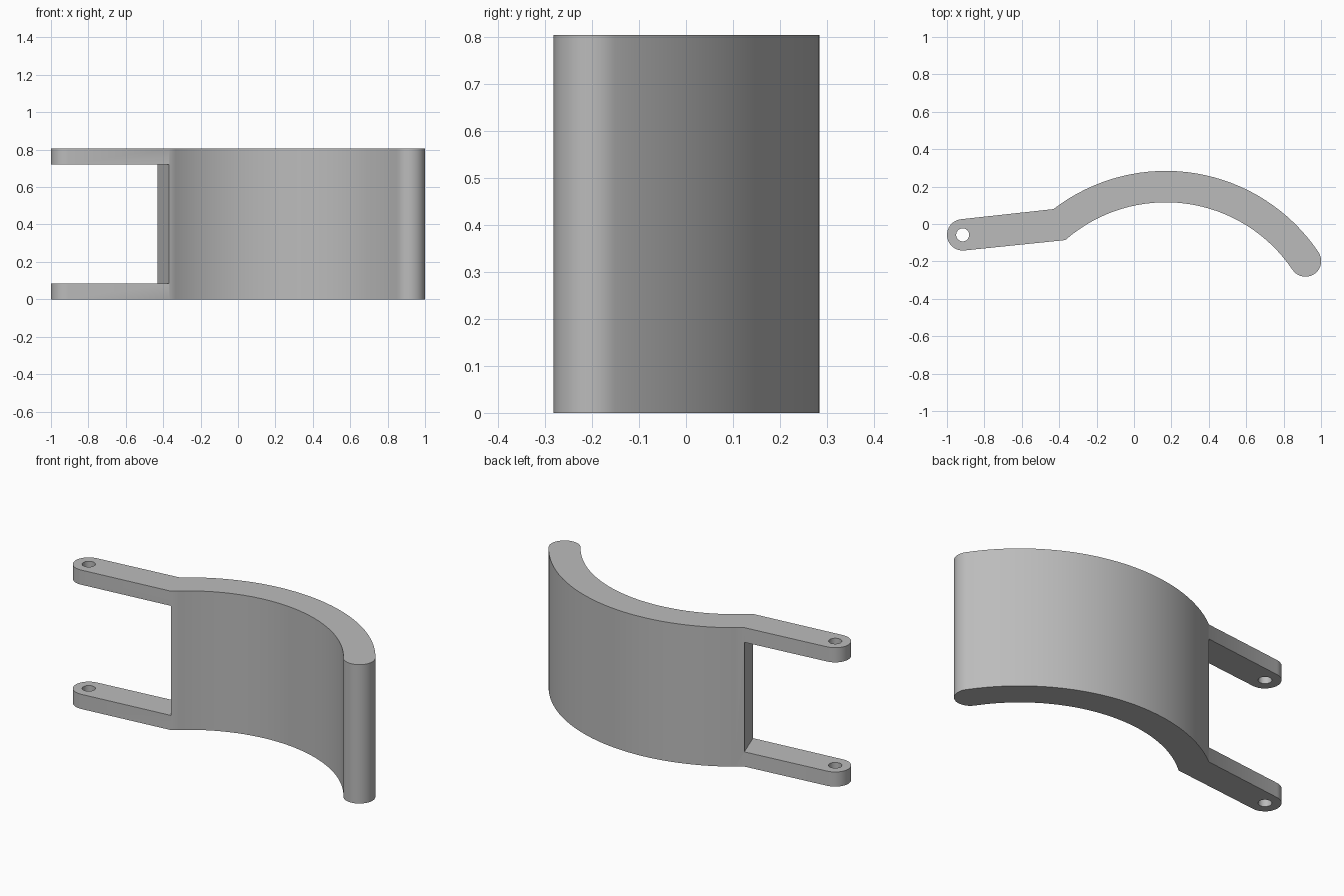
import bpy, bmesh
from math import cos, sin, radians

if "Cube" in bpy.data.objects:
    bpy.data.objects.remove(bpy.data.objects["Cube"], do_unlink=True)

HEIGHT = 0.805
ARM = 0.085             # arm plate thickness
HALF = 0.084            # half of the band width
ARC_C, ARC_R = (0.17, -0.7), 0.9
PIN = (-0.916, -0.058)

grey = bpy.data.materials.new("plain_grey")
grey.use_nodes = True
grey.diffuse_color = (0.5, 0.5, 0.5, 1)
grey.node_tree.nodes["Principled BSDF"].inputs["Base Color"].default_value = (0.5, 0.5, 0.5, 1)


def arc(center, radius, start, end, steps):
    angles = [radians(start + (end - start) * i / steps) for i in range(steps + 1)]
    return [(center[0] + radius * cos(a), center[1] + radius * sin(a)) for a in angles]


def prism(name, outline, z0, z1):
    """Extrude a flat outline between two heights."""
    bm = bmesh.new()
    face = bm.faces.new([bm.verts.new((x, y, z0)) for x, y in outline])
    top = bmesh.ops.extrude_face_region(bm, geom=[face])["geom"]
    bmesh.ops.translate(bm, vec=(0, 0, z1 - z0),
                        verts=[v for v in top if isinstance(v, bmesh.types.BMVert)])
    bmesh.ops.recalc_face_normals(bm, faces=bm.faces)
    mesh = bpy.data.meshes.new(name)
    bm.to_mesh(mesh)
    bm.free()
    mesh.materials.append(grey)
    obj = bpy.data.objects.new(name, mesh)
    bpy.context.collection.objects.link(obj)
    return obj


# Curved plate with a rounded tip, running into the straight hinge arms
tip_angle = 33.9
tip = arc(ARC_C, ARC_R, tip_angle, tip_angle, 1)[0]
outline = (arc(ARC_C, ARC_R - HALF, 131.2, tip_angle, 32)
           + arc(tip, HALF, tip_angle - 180, tip_angle, 16)[1:]
           + arc(ARC_C, ARC_R + HALF, tip_angle, 127.6, 32)[1:]
           + arc(PIN, HALF, 96.2, 276.2, 16))
bracket = prism("curved_bracket", outline, 0, HEIGHT)

# Cutters: the opening between the arms, and the pin hole through both
window = [(-1.2, 0.19), (-0.47, 0.19), (-0.43, 0.08), (-0.37, -0.085), (-0.33, -0.195), (-1.2, -0.195)]
cutters = [prism("arm_gap_cutter", window, ARM, HEIGHT - ARM),
           prism("pin_hole_cutter", arc(PIN, 0.035, 0, 345, 23), -0.1, HEIGHT + 0.1)]
bpy.ops.object.select_all(action="DESELECT")
bpy.context.view_layer.objects.active = bracket
bracket.select_set(True)
for cutter in cutters:
    mod = bracket.modifiers.new(cutter.name, "BOOLEAN")
    mod.operation, mod.solver, mod.object = "DIFFERENCE", "EXACT", cutter
    bpy.ops.object.modifier_apply(modifier=mod.name)
    bpy.data.objects.remove(cutter, do_unlink=True)

bpy.ops.object.shade_smooth_by_angle(angle=radians(40))
